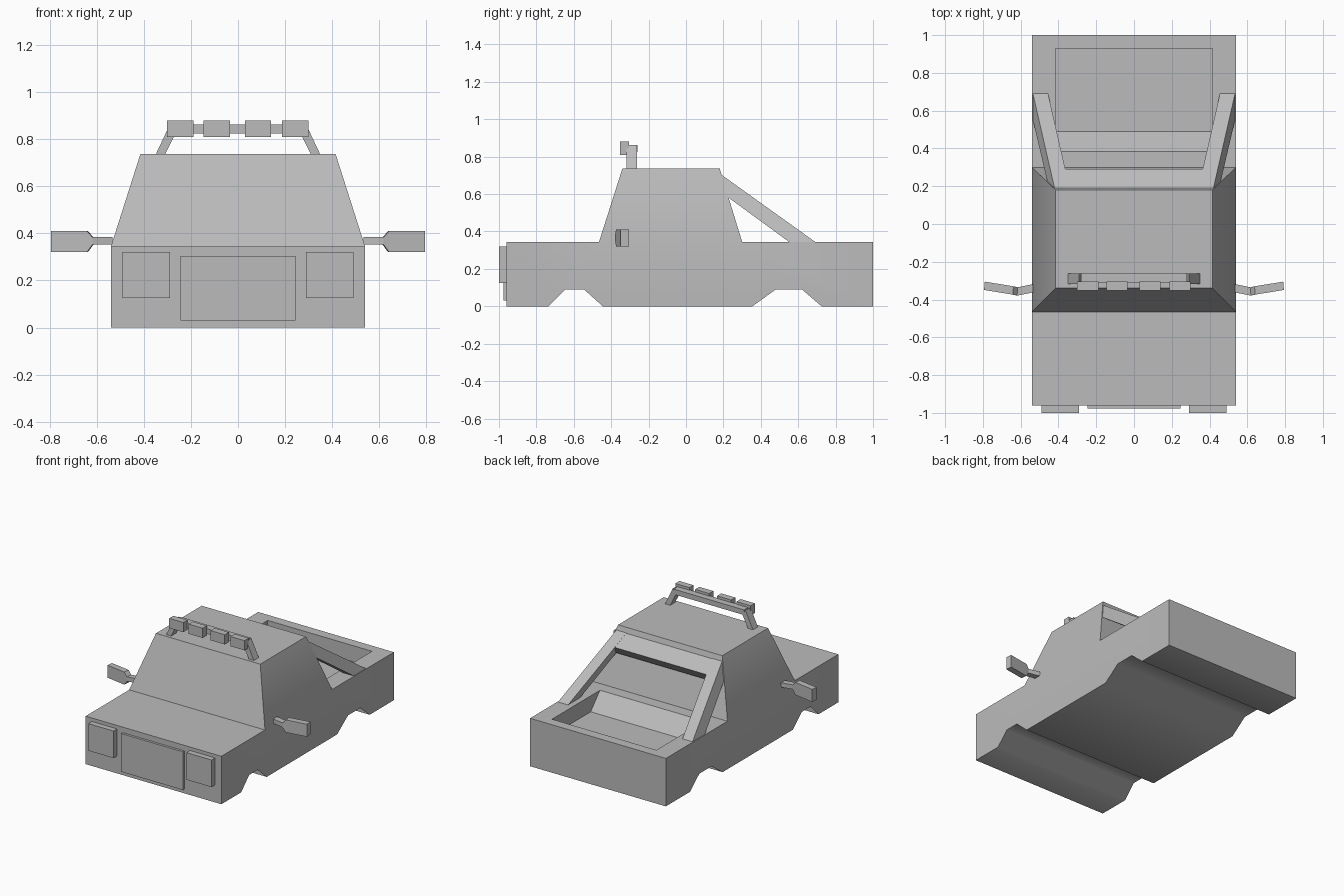
import bpy, bmesh, math
from mathutils import Vector

cube = bpy.data.objects.get("Cube")
if cube:
    bpy.data.objects.remove(cube, do_unlink=True)

grey = bpy.data.materials.new("body_grey")
grey.use_nodes = True
grey.diffuse_color = (0.5, 0.5, 0.5, 1)
grey.node_tree.nodes["Principled BSDF"].inputs["Base Color"].default_value = (0.5, 0.5, 0.5, 1)


def finish(name, bm, mirrored=False):
    bmesh.ops.recalc_face_normals(bm, faces=bm.faces)
    mesh = bpy.data.meshes.new(name)
    bm.to_mesh(mesh)
    bm.free()
    mesh.materials.append(grey)
    obj = bpy.data.objects.new(name, mesh)
    bpy.context.collection.objects.link(obj)
    if mirrored:
        obj.modifiers.new("mirror", 'MIRROR')
    return obj


def loft(name, rings, mirrored=False):
    """Skin a series of matching closed rings and cap both ends."""
    bm = bmesh.new()
    loops = [[bm.verts.new(p) for p in ring] for ring in rings]
    for a, b in zip(loops, loops[1:]):
        for i in range(len(a)):
            j = (i + 1) % len(a)
            bm.faces.new((a[i], a[j], b[j], b[i]))
    bm.faces.new(loops[0])
    bm.faces.new(loops[-1])
    return finish(name, bm, mirrored)


def box(name, x, y, z, mirrored=False):
    rings = [[(x[0], y[i], z[j]) for i, j in ((0, 0), (1, 0), (1, 1), (0, 1))],
             [(x[1], y[i], z[j]) for i, j in ((0, 0), (1, 0), (1, 1), (0, 1))]]
    return loft(name, rings, mirrored)


# Body: side profile with wheel arches, extruded across the width
W, DECK = 0.54, 0.345
profile = [(-0.96, 0), (-0.735, 0), (-0.645, 0.09), (-0.545, 0.09), (-0.445, 0),
           (0.355, 0), (0.48, 0.09), (0.62, 0.09), (0.725, 0), (1, 0),
           (1, DECK), (0.30, DECK), (-0.465, DECK), (-0.96, DECK)]
bm = bmesh.new()
side = bm.faces.new([bm.verts.new((-W, y, z)) for y, z in profile])
ext = bmesh.ops.extrude_face_region(bm, geom=[side], use_keep_orig=True)
for v in ext["geom"]:
    if isinstance(v, bmesh.types.BMVert):
        v.co.x = W
bmesh.ops.recalc_face_normals(bm, faces=bm.faces)
deck = [f for f in bm.faces if all(abs(v.co.z - DECK) < 0.001 for v in f.verts)]
deck.sort(key=lambda f: f.calc_center_median().y)
hood, cab, bed = deck


def raise_face(face, place):
    new = bmesh.ops.extrude_face_region(bm, geom=[face])["geom"]
    for v in new:
        if isinstance(v, bmesh.types.BMVert):
            v.co = place(v.co.copy())
    if face.is_valid:
        bm.faces.remove(face)
    return next(f for f in new if isinstance(f, bmesh.types.BMFace))


# Cab tapers up to the roof; bed gets a rim, then a well with a sloped front
raise_face(cab, lambda c: Vector((math.copysign(0.415, c.x), -0.34 if c.y < 0 else 0.18, 0.737)))
well = raise_face(bed, lambda c: Vector((math.copysign(0.415, c.x), 0.385 if c.y < 0.6 else 0.93, DECK)))
raise_face(well, lambda c: Vector((c.x, 0.49 if c.y < 0.6 else 0.93, 0.23)))
body = finish("body", bm)
bpy.context.view_layer.objects.active = body
body.select_set(True)
bpy.ops.object.shade_smooth_by_angle(angle=math.radians(46.5))

# Sloping frame behind the cab
leg = [(0.18, 0.71), (0.69, DECK), (0.55, DECK), (0.215, 0.59)]
rings = [[(0.535 - inset - (z - DECK) * 0.32, y, z) for y, z in leg] for inset in (0, 0.08)]
loft("frame_leg", rings, True)
bar = [(0.18, 0.708), (0.29, 0.63), (0.248, 0.571), (0.205, 0.60)]
loft("frame_crossbar", [[(s * (0.455 - (z - DECK) * 0.32), y, z) for y, z in bar] for s in (-1, 1)])

# Roof light rack
box("rack_bar", (-0.28, 0.28), (-0.31, -0.26), (0.825, 0.862))
loft("rack_leg", [[(x, y, z) for x, z in ((0.35, 0.735), (0.31, 0.735), (0.265, 0.825), (0.29, 0.862))]
                  for y in (-0.318, -0.262)], True)
for i, x in enumerate((-0.245, -0.09, 0.085, 0.243)):
    box(f"roof_light_{i + 1}", (x - 0.056, x + 0.056), (-0.352, -0.305), (0.81, 0.88))

# Mirrors: thin arm flaring into a flat head, swept slightly backwards
stations = [(0.53, -0.34, 0.352, 0.384), (0.615, -0.357, 0.352, 0.384),
            (0.638, -0.352, 0.32, 0.41), (0.79, -0.327, 0.32, 0.41)]
loft("side_mirror", [[(x + 0.004, y - 0.022, a), (x - 0.004 * (x > 0.6) + 0.004, y + 0.022, a),
                      (x - 0.004 * (x > 0.6) + 0.004, y + 0.022, b), (x + 0.004, y - 0.022, b)]
                     for x, y, a, b in stations], True)

# Front plates
box("headlight", (0.29, 0.49), (-1, -0.96), (0.125, 0.32), True)
box("grille", (-0.245, 0.245), (-0.977, -0.96), (0.03, 0.305))
